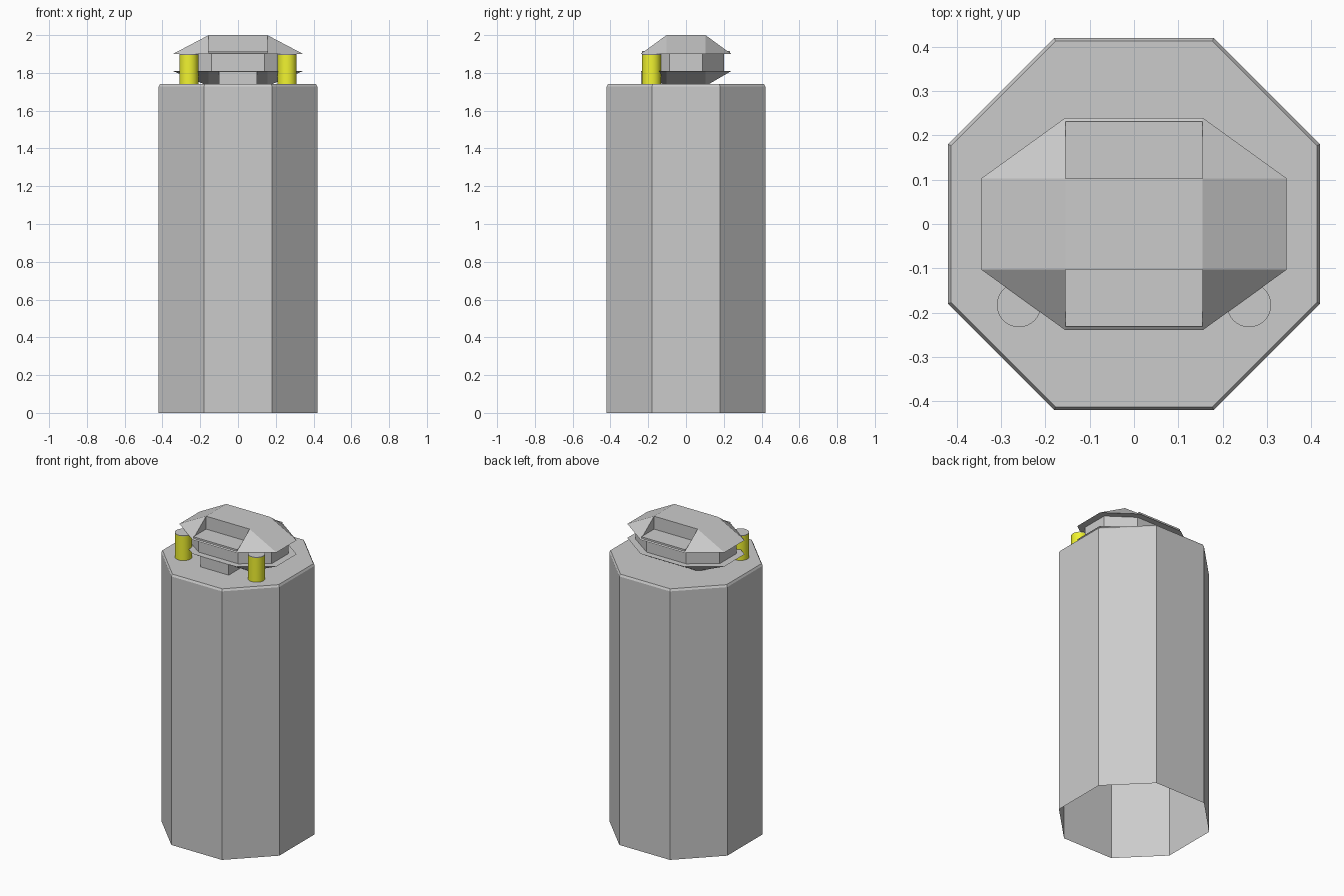
import bpy, bmesh

if "Cube" in bpy.data.objects:
    bpy.data.objects.remove(bpy.data.objects["Cube"])


def finish(name, bm, mat=None):
    bmesh.ops.recalc_face_normals(bm, faces=bm.faces)
    mesh = bpy.data.meshes.new(name)
    bm.to_mesh(mesh)
    bm.free()
    obj = bpy.data.objects.new(name, mesh)
    bpy.context.collection.objects.link(obj)
    if mat:
        mesh.materials.append(mat)
    return obj


def octagon(ax, ay, bx, by):
    """Eight-sided outline: side corners (ax, ay), front/back corners (bx, by)."""
    return [(ax, -ay), (ax, ay), (bx, by), (-bx, by),
            (-ax, ay), (-ax, -ay), (-bx, -by), (bx, -by)]


def loft(name, rings, bottom=True):
    """Stack of (outline, z) rings joined by side faces."""
    bm = bmesh.new()
    loops = [[bm.verts.new((x, y, z)) for x, y in pts] for pts, z in rings]
    for a, b in zip(loops, loops[1:]):
        n = len(a)
        for i in range(n):
            j = (i + 1) % n
            bm.faces.new((a[i], a[j], b[j], b[i]))
    bm.faces.new(loops[-1])
    if bottom:
        bm.faces.new(loops[0][::-1])
    return finish(name, bm)


def hull(name, pts):
    bm = bmesh.new()
    for p in pts:
        bm.verts.new(p)
    bmesh.ops.convex_hull(bm, input=bm.verts)
    bmesh.ops.dissolve_limit(bm, angle_limit=0.01, verts=bm.verts, edges=bm.edges)
    return finish(name, bm)


def rod(name, x, y, z0, z1, r, mat=None):
    bm = bmesh.new()
    bmesh.ops.create_cone(bm, cap_ends=True, segments=32, radius1=r, radius2=r, depth=z1 - z0)
    bmesh.ops.translate(bm, verts=bm.verts, vec=(x, y, (z0 + z1) / 2))
    obj = finish(name, bm, mat)
    for p in obj.data.polygons:
        p.use_smooth = len(p.vertices) == 4
    for e in obj.data.edges:
        a, b = (obj.data.vertices[i].co for i in e.vertices)
        e.use_edge_sharp = abs(a.z - b.z) < 1e-5
    return obj


# Octagonal body, open underneath, with a small chamfer at the top
body = octagon(0.42, 0.18, 0.18, 0.42)
lid = octagon(0.413, 0.177, 0.177, 0.413)
loft("body", [(body, 0), (body, 1.727), (lid, 1.74)], bottom=False)

# Flared base of the head and the neck above it
rim = octagon(0.345, 0.103, 0.155, 0.24)
hull("head_base", [(x, y, 1.81) for x, y in rim] +
     [(sx * 0.155, sy * 0.103, 1.73) for sx in (-1, 1) for sy in (-1, 1)])
neck = octagon(0.30, 0.087, 0.14, 0.20)
loft("neck", [(neck, 1.81), (neck, 1.90)])

# Block under the front of the head
block = [(-0.10, -0.237), (0.10, -0.237), (0.10, -0.08), (-0.10, -0.08)]
loft("front_block", [(block, 1.735), (block, 1.81)])

# Middle of the cap: stepped profile with a recess front and back
half = [(0.24, 1.90), (0.232, 1.906), (0.232, 1.917), (0.103, 1.917), (0.103, 2.0)]
profile = half + [(-y, z) for y, z in reversed(half)]
bm = bmesh.new()
face = bm.faces.new([bm.verts.new((-0.155, y, z)) for y, z in profile])
ext = bmesh.ops.extrude_face_region(bm, geom=[face], use_keep_orig=True)
bmesh.ops.translate(bm, vec=(0.31, 0, 0),
                    verts=[v for v in ext["geom"] if isinstance(v, bmesh.types.BMVert)])
finish("cap_middle", bm)

# Mirrored side parts: sloping cap wings and the yellow posts
yellow = bpy.data.materials.new("yellow")
yellow.diffuse_color = (0.88, 0.90, 0.03, 1)
yellow.use_nodes = True
yellow.node_tree.nodes["Principled BSDF"].inputs["Base Color"].default_value = yellow.diffuse_color
for side, s in (("left", -1), ("right", 1)):
    hull(f"cap_wing_{side}",
         [p for t in (-1, 1) for p in ((s * 0.155, t * 0.24, 1.90),
                                       (s * 0.345, t * 0.103, 1.90),
                                       (s * 0.155, t * 0.103, 2.0))])
    rod(f"post_{side}", s * 0.26, -0.183, 1.735, 1.896, 0.05, yellow)
    rod(f"post_top_{side}", s * 0.26, -0.183, 1.896, 1.90, 0.05)
